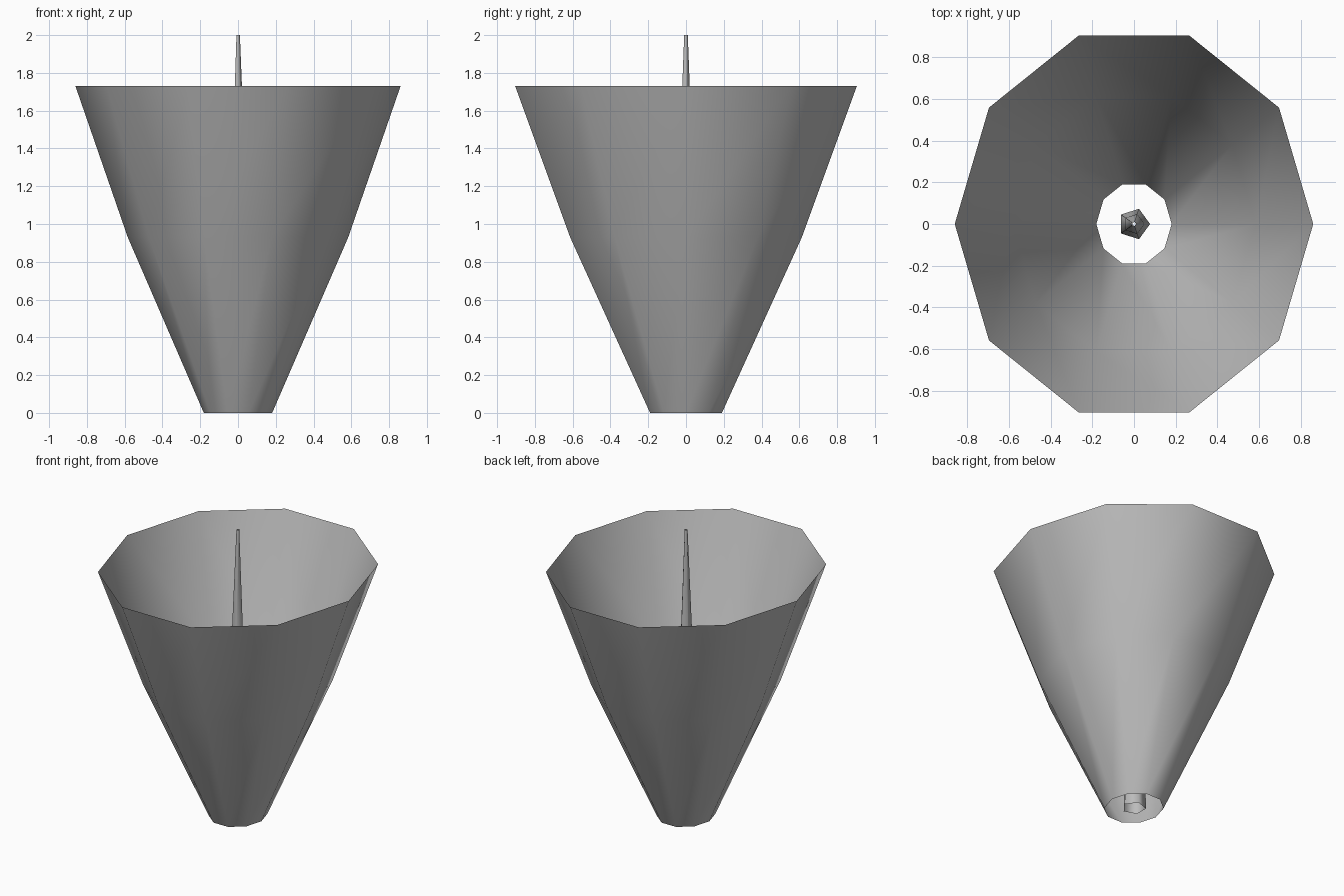
import bpy
import bmesh
from math import cos, sin, tau

cube = bpy.data.objects.get("Cube")
if cube:
    bpy.data.objects.remove(cube, do_unlink=True)

grey = bpy.data.materials.new("neutral grey")
grey.use_nodes = True
colour = (0.5, 0.5, 0.5, 1)
grey.diffuse_color = colour
grey.node_tree.nodes["Principled BSDF"].inputs["Base Color"].default_value = colour


def open_tube(name, sides, rings, squash=1.0):
    """Thin open shell through (radius, height) rings; squash narrows x."""
    bm = bmesh.new()
    loops = []
    for radius, z in rings:
        angles = [tau * i / sides for i in range(sides)]
        loops.append([bm.verts.new((radius * squash * cos(a), radius * sin(a), z))
                      for a in angles])
    for low, high in zip(loops, loops[1:]):
        for i in range(sides):
            j = (i + 1) % sides
            face = bm.faces.new((low[i], low[j], high[j], high[i]))
            face.smooth = True
    mesh = bpy.data.meshes.new(name)
    bm.to_mesh(mesh)
    bm.free()
    mesh.materials.append(grey)
    obj = bpy.data.objects.new(name, mesh)
    bpy.context.collection.objects.link(obj)
    return obj


# Ten-sided flower cup, slightly narrower across x, open at both ends
open_tube("flower_cup", 10, [(0.2, 0), (0.645, 0.93), (0.951, 1.73)], squash=0.905)

# Five-sided tapering stalk in the middle
open_tube("centre_stalk", 5, [(0.077, 0), (0.05, 1.0), (0.01, 2.0)])
